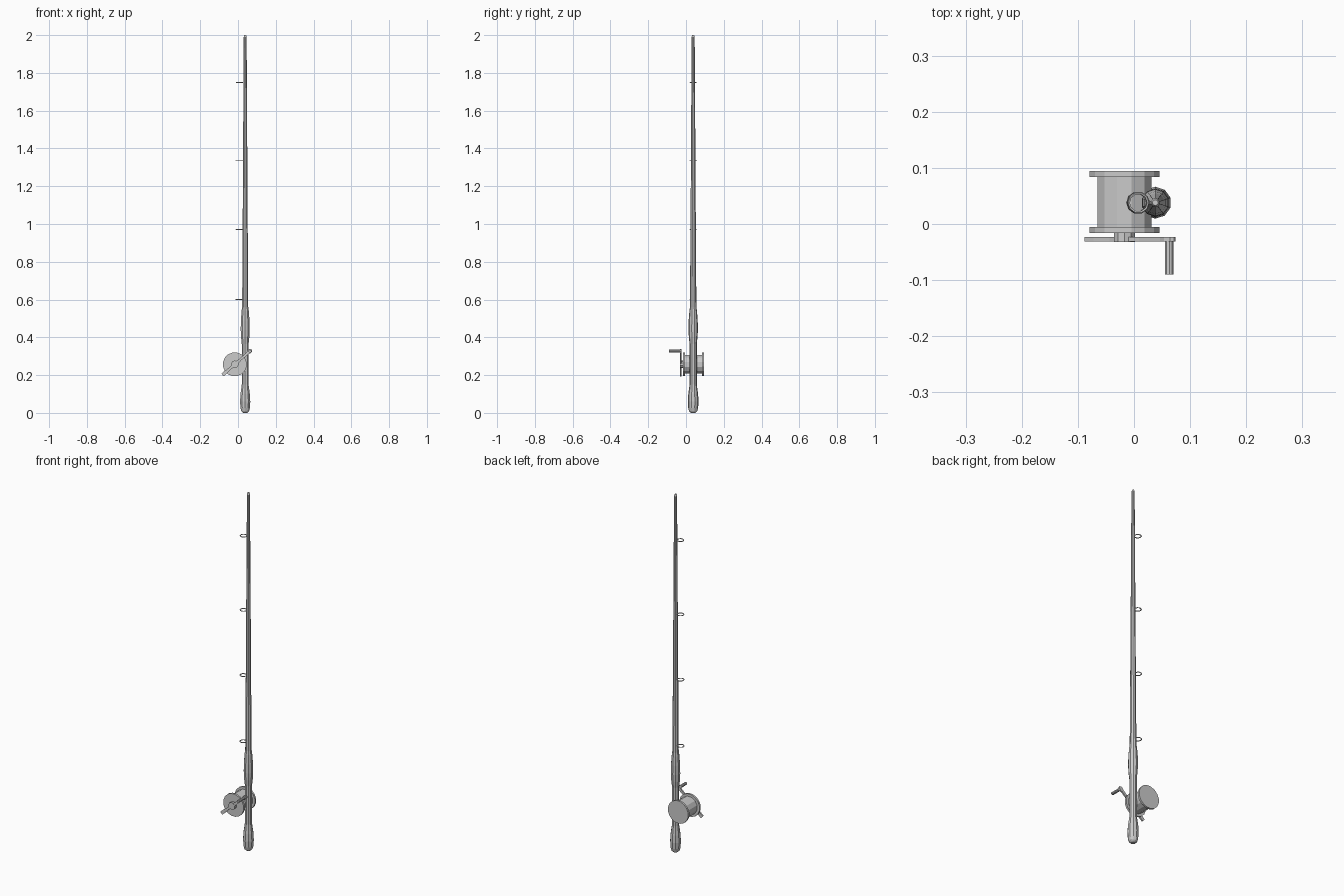
import bpy, bmesh, math
from mathutils import Vector

if "Cube" in bpy.data.objects:
    bpy.data.objects.remove(bpy.data.objects["Cube"])

ROD = (0.038, 0.038)
REEL = (-0.017, 0.257)


def finish(name, bm):
    bmesh.ops.recalc_face_normals(bm, faces=bm.faces)
    me = bpy.data.meshes.new(name)
    bm.to_mesh(me)
    bm.free()
    ob = bpy.data.objects.new(name, me)
    bpy.context.collection.objects.link(ob)
    return ob


def lathe(name, profile, sides, place):
    """Closed solid from (radius, height) rings; place maps local xyz to the model."""
    bm = bmesh.new()
    rings = []
    for r, h in profile:
        rings.append([bm.verts.new(place(r * math.cos(a), r * math.sin(a), h))
                      for a in (math.tau * (i + 0.5) / sides for i in range(sides))])
    for lo, hi in zip(rings, rings[1:]):
        for i in range(sides):
            j = (i + 1) % sides
            bm.faces.new((lo[i], lo[j], hi[j], hi[i]))
    bm.faces.new(rings[0])
    bm.faces.new(rings[-1])
    return finish(name, bm)


def on_rod(x, y, h):
    return Vector((ROD[0] + x, ROD[1] + y, h))


def along_y(cx, cz):
    return lambda x, y, h: Vector((cx + x, h, cz + y))


# Rod: rounded butt grip, reel seat, fore grip, tapering blank
lathe("butt_grip", [(0.012, 0.0), (0.021, 0.008), (0.026, 0.025), (0.0285, 0.06),
                    (0.026, 0.10), (0.021, 0.135), (0.019, 0.15)], 10, on_rod)
lathe("reel_seat", [(0.019, 0.15), (0.019, 0.365)], 10, on_rod)
lathe("fore_grip", [(0.019, 0.365), (0.023, 0.40), (0.025, 0.44), (0.024, 0.49),
                    (0.020, 0.54), (0.017, 0.56)], 10, on_rod)
lathe("blank", [(0.017, 0.56), (0.014, 1.0), (0.011, 1.5), (0.008, 1.99),
                (0.005, 2.0)], 10, on_rod)

# Line guides: flat rings on the reel side of the blank
for n, z in enumerate((0.60, 0.97, 1.335, 1.75)):
    bpy.ops.mesh.primitive_torus_add(major_segments=10, minor_segments=5,
                                     major_radius=0.0175, minor_radius=0.0025,
                                     location=(0.006 + 0.002 * n / 3, ROD[1], z))
    bpy.context.object.name = f"line_guide_{n + 1}"

# Reel: spool with a flange at each end
lathe("reel_spool", [(0.05, -0.006), (0.05, 0.085)], 12, along_y(*REEL))
for name, y0, y1 in (("front_flange", -0.016, -0.005), ("back_flange", 0.084, 0.0945)):
    lathe(name, [(0.0635, y0), (0.0635, y1)], 16, along_y(*REEL))
lathe("crank_hub", [(0.02, -0.032), (0.02, -0.015)], 10, along_y(*REEL))

# Crank: flared bar through the hub, turned about 41 degrees
half = [(-0.086, 0.009), (-0.065, 0.009), (-0.03, 0.006), (0.0, 0.010),
        (0.04, 0.006), (0.09, 0.007), (0.103, 0.011), (0.114, 0.008), (0.119, 0.002)]
outline = half + [(u, -v) for u, v in reversed(half)]
ca, sa = math.cos(math.radians(41)), math.sin(math.radians(41))
bm = bmesh.new()
face = bm.faces.new([bm.verts.new((REEL[0] + u * ca - v * sa, -0.031,
                                   REEL[1] + u * sa + v * ca)) for u, v in outline])
ext = bmesh.ops.extrude_face_region(bm, geom=[face], use_keep_orig=True)
bmesh.ops.translate(bm, vec=(0, 0.008, 0),
                    verts=[g for g in ext["geom"] if isinstance(g, bmesh.types.BMVert)])
finish("crank_arm", bm)

# Handle at the long end of the crank
lathe("crank_handle", [(0.008, -0.09), (0.008, -0.026)], 10,
      along_y(REEL[0] + 0.106 * ca, REEL[1] + 0.106 * sa))
